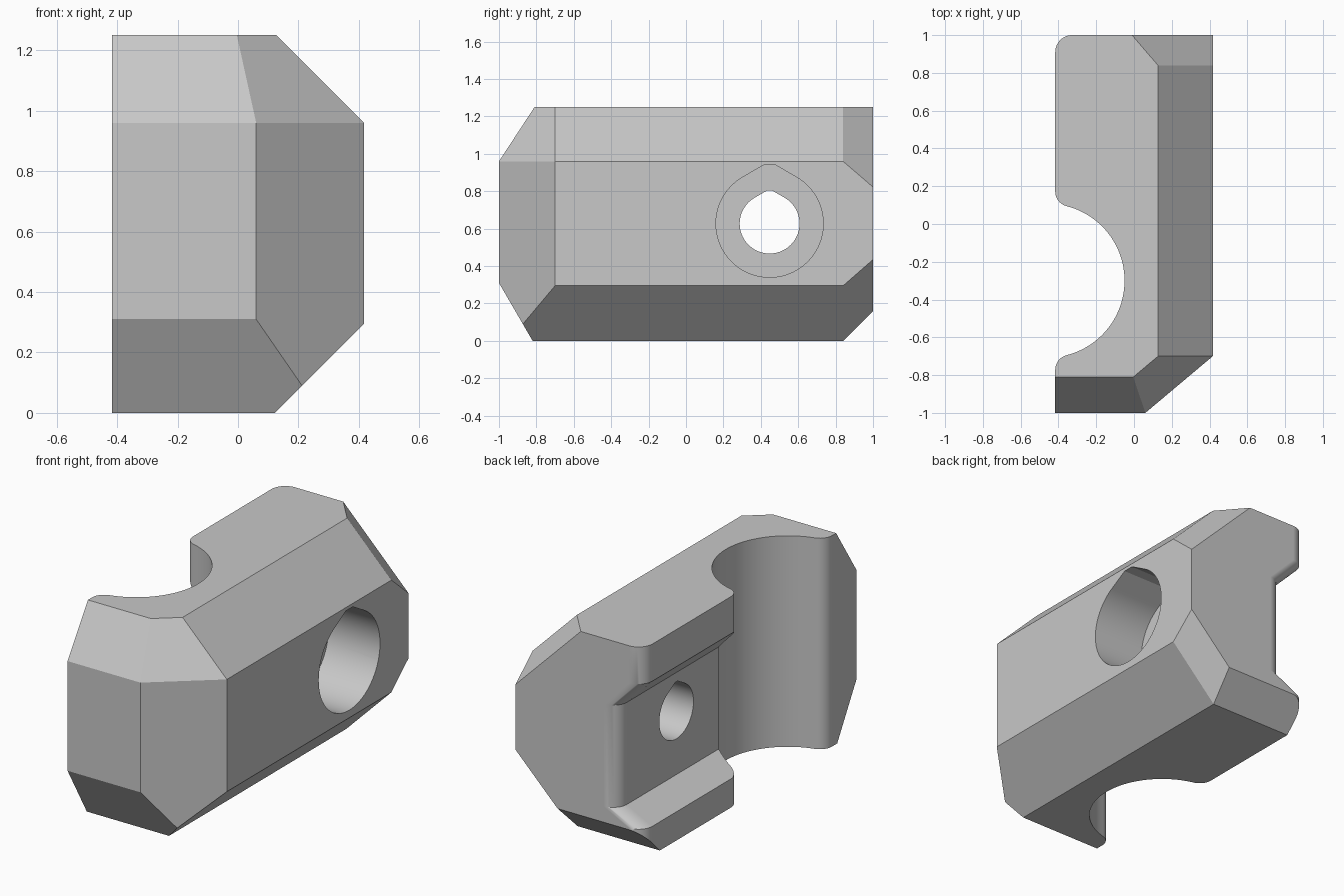
import bpy, bmesh
from math import cos, sin, pi, sqrt, atan2, radians
from mathutils import Vector

if "Cube" in bpy.data.objects:
    bpy.data.objects.remove(bpy.data.objects["Cube"], do_unlink=True)

HALF_X, HEIGHT = 0.417, 1.25
BACK_R = 0.09                      # rounding of the back left edge
FLOOR_X = -0.25                    # floor of the side groove


def to_object(name, bm):
    bmesh.ops.recalc_face_normals(bm, faces=bm.faces[:])
    mesh = bpy.data.meshes.new(name)
    bm.to_mesh(mesh)
    bm.free()
    obj = bpy.data.objects.new(name, mesh)
    bpy.context.scene.collection.objects.link(obj)
    return obj


def loft(name, rings):
    """Closed solid through a series of equal-length rings."""
    bm = bmesh.new()
    loops = [[bm.verts.new(p) for p in ring] for ring in rings]
    n = len(loops[0])
    for a, b in zip(loops, loops[1:]):
        for i in range(n):
            j = (i + 1) % n
            bm.faces.new((a[i], a[j], b[j], b[i]))
    bm.faces.new(loops[0])
    bm.faces.new(loops[-1])
    return to_object(name, bm)


def arc(cx, cy, r, start, end, steps):
    angles = [start + (end - start) * i / steps for i in range(steps + 1)]
    return [(cx + r * cos(a), cy + r * sin(a)) for a in angles]


def upright(name, outline):
    return loft(name, [[(x, y, z) for x, y in outline] for z in (-0.2, HEIGHT + 0.2)])


def subtract(target, cutter):
    cutter.hide_render = True
    mod = target.modifiers.new("cut", 'BOOLEAN')
    mod.operation, mod.solver, mod.object = 'DIFFERENCE', 'EXACT', cutter
    graph = bpy.context.evaluated_depsgraph_get()
    mesh = bpy.data.meshes.new_from_object(target.evaluated_get(graph))
    target.modifiers.remove(mod)
    target.data = mesh
    bpy.data.objects.remove(cutter, do_unlink=True)


# Chamfered block: a box trimmed by planes (point, outward normal)
bm = bmesh.new()
bmesh.ops.create_cube(bm, size=1)
for v in bm.verts:
    v.co = Vector((v.co.x * 2 * HALF_X, v.co.y * 2, (v.co.z + 0.5) * HEIGHT))
chamfers = [
    ((HALF_X, 0, 0.96), (1, 0, 1)),               # upper right
    ((HALF_X, 0, 0.295), (1, 0, -1)),             # lower right
    ((0.06, -1, 0), (0.30, -0.357, 0)),           # front right
    ((0, -1, 0.96), (0, -0.29, 0.19)),            # front top
    ((0, -1, 0.31), (0, -0.31, -0.18)),           # front bottom
    ((HALF_X, -0.70, 0.96), (1, -1.19, 1)),       # front top corner
    ((HALF_X, 0.84, 0.96), (1, 0.86, 1)),         # back top corner
    ((HALF_X, 0.84, 0.295), (1, 0.875, -1)),      # back bottom corner
    ((0, 0.84, 0), (0, 1, -1)),                   # back bottom
]
for point, normal in chamfers:
    bmesh.ops.bisect_plane(bm, geom=bm.verts[:] + bm.edges[:] + bm.faces[:], dist=0.0015,
                           plane_co=point, plane_no=Vector(normal).normalized(),
                           clear_outer=True)
    bmesh.ops.holes_fill(bm, edges=[e for e in bm.edges if e.is_boundary], sides=0)
body = to_object("clamp_body", bm)

# Round vertical channel with softened mouth
cx, cy, r, q = -0.457, -0.30, 0.407, 0.08
fx = -HALF_X + q
dy = sqrt((r + q) ** 2 - (fx - cx) ** 2)
t = atan2(dy, fx - cx)
outline = [(-0.8, cy + dy)]
outline += arc(fx, cy + dy, q, pi, pi + t, 10)
outline += arc(cx, cy, r, t, -t, 48)[1:-1]
outline += arc(fx, cy - dy, q, pi - t, pi, 10)
outline += [(-0.8, cy - dy)]
subtract(body, upright("channel_cutter", outline))

# Rounded back left edge
ox, oy = -HALF_X + BACK_R, 1 - BACK_R
outline = arc(ox, oy, BACK_R, pi, pi / 2, 12) + [(ox, 1.2), (-0.8, 1.2), (-0.8, oy)]
subtract(body, upright("edge_cutter", outline))


# Groove with sloped walls, flaring into the rounded back edge
def groove_ring(y, shift):
    lip, floor = -HALF_X + shift, FLOOR_X + shift
    profile = [(-0.8, 0.17), (lip, 0.17), (floor, 0.255),
               (floor, 0.86), (lip, 1.03), (-0.8, 1.03)]
    return [(x, y, z) for x, z in profile]


rings = [groove_ring(cy, 0)]
for i in range(13):
    a = pi / 2 * i / 12
    rings.append(groove_ring(oy + BACK_R * sin(a), BACK_R * (1 - cos(a))))
rings.append(groove_ring(1.2, BACK_R))
subtract(body, loft("groove_cutter", rings))


# Bolt hole and counterbore, both with a roofed, flat-tipped top
def bore(name, radius, tip, x0, x1):
    ring = arc(0.447, 0.627, radius, pi * 2 / 3, pi * 7 / 3, 60)
    half = radius * cos(pi / 3) - (tip - radius * sin(pi / 3)) * sqrt(3)
    ring += [(0.447 + half, 0.627 + tip), (0.447 - half, 0.627 + tip)]
    return loft(name, [[(x, y, z) for y, z in ring] for x in (x0, x1)])


subtract(body, bore("bolt_cutter", 0.16, 0.178, -0.6, 0.6))
subtract(body, bore("counterbore_cutter", 0.287, 0.313, 0.08, 0.6))

# Colour and shading
grey = bpy.data.materials.new("plain grey")
grey.use_nodes = True
colour = (0.58, 0.58, 0.58, 1)
grey.diffuse_color = colour
grey.node_tree.nodes["Principled BSDF"].inputs["Base Color"].default_value = colour
body.data.materials.clear()
body.data.materials.append(grey)
for face in body.data.polygons:
    face.material_index = 0

bpy.ops.object.select_all(action='DESELECT')
body.select_set(True)
bpy.context.view_layer.objects.active = body
bpy.ops.object.shade_smooth_by_angle(angle=radians(24))
weighted = body.modifiers.new("flat_weighting", 'WEIGHTED_NORMAL')
weighted.keep_sharp = True
